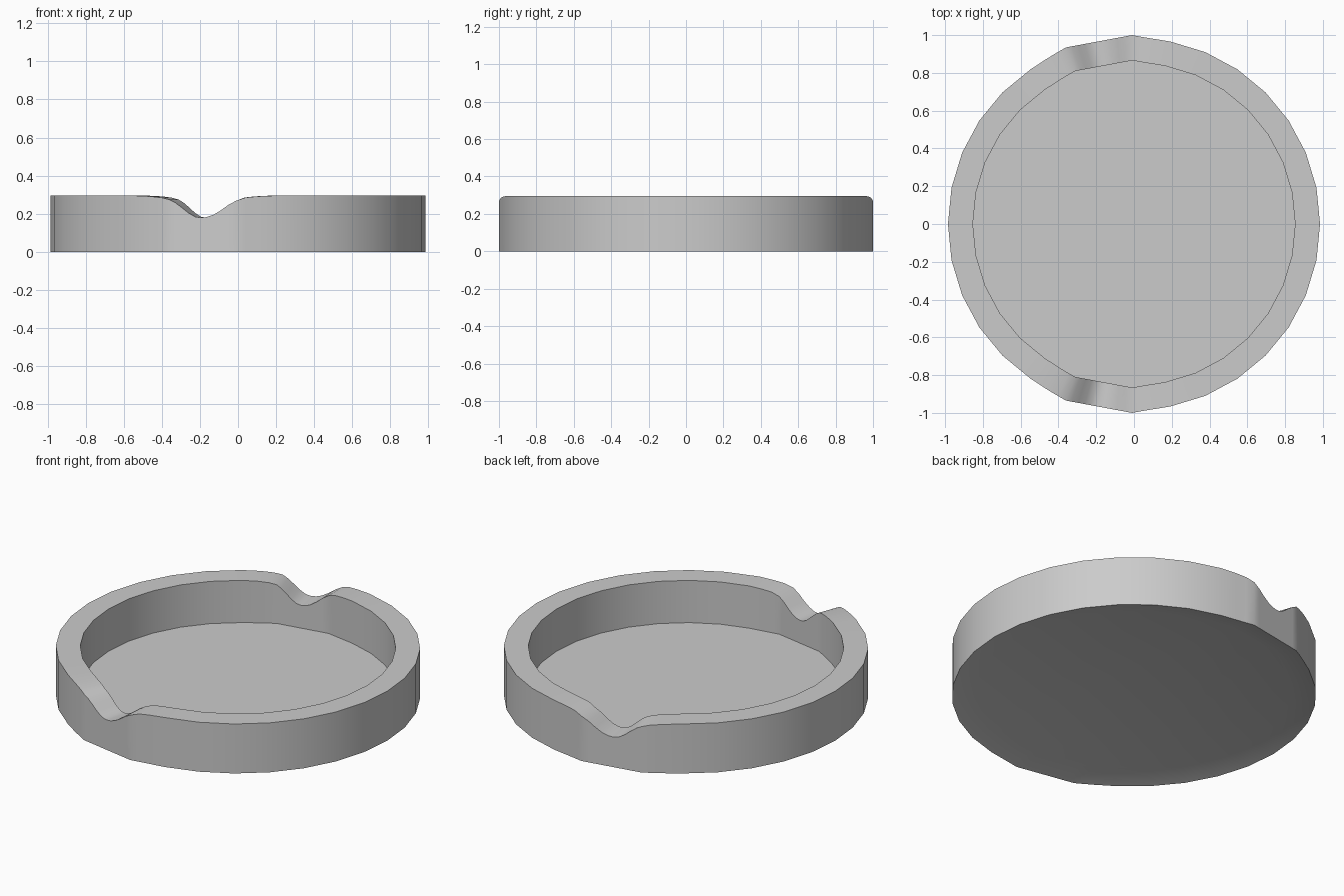
import bpy, bmesh, math

if "Cube" in bpy.data.objects:
    bpy.data.objects.remove(bpy.data.objects["Cube"])

R, TOP, INNER = 0.985, 0.295, 0.866
FLOOR, UNDER = 0.043, 0.033

# Half outline (y >= 0): 32-sided circle, bulging out at the dipped rest
def arc(ks):
    return [(R * math.cos(k * math.pi / 16), R * math.sin(k * math.pi / 16), TOP) for k in ks]

# Rest profile: x, rim height
rest = [(-0.01, 0.268), (-0.05, 0.247), (-0.09, 0.218), (-0.13, 0.194), (-0.165, 0.182),
        (-0.195, 0.179), (-0.225, 0.184), (-0.26, 0.204), (-0.295, 0.232), (-0.33, 0.258),
        (-0.36, 0.274)]
notch = [(x, 1.0 + (x + 0.01) * 0.186, z) for x, z in rest]
half = (arc(range(0, 8)) + [(0.10, 0.981, 0.291), (0.04, 0.991, 0.285)] + notch
        + [(-0.40, 0.912, 0.284), (-0.46, 0.876, 0.291)] + arc(range(11, 17)))
outline = half + [(x, -y, z) for x, y, z in half[-2:0:-1]]

# Dish: concentric loops from underside, up the wall, over the rim, down to the floor
bm = bmesh.new()
loops = [
    [bm.verts.new((x * INNER, y * INNER, UNDER)) for x, y, z in outline],
    [bm.verts.new((x, y, 0)) for x, y, z in outline],
    [bm.verts.new((x, y, z)) for x, y, z in outline],
    [bm.verts.new((x * INNER, y * INNER, z)) for x, y, z in outline],
    [bm.verts.new((x * INNER, y * INNER, FLOOR)) for x, y, z in outline],
]
n = len(outline)
for a, b in zip(loops, loops[1:]):
    for i in range(n):
        j = (i + 1) % n
        bm.faces.new((a[i], a[j], b[j], b[i]))
bm.faces.new(loops[0][::-1])
bm.faces.new(loops[-1])
bmesh.ops.recalc_face_normals(bm, faces=bm.faces)

mesh = bpy.data.meshes.new("round_dish")
bm.to_mesh(mesh)
bm.free()
dish = bpy.data.objects.new("round_dish", mesh)
bpy.context.collection.objects.link(dish)
bpy.context.view_layer.objects.active = dish
dish.select_set(True)
bpy.ops.object.shade_smooth_by_angle(angle=math.radians(35))
